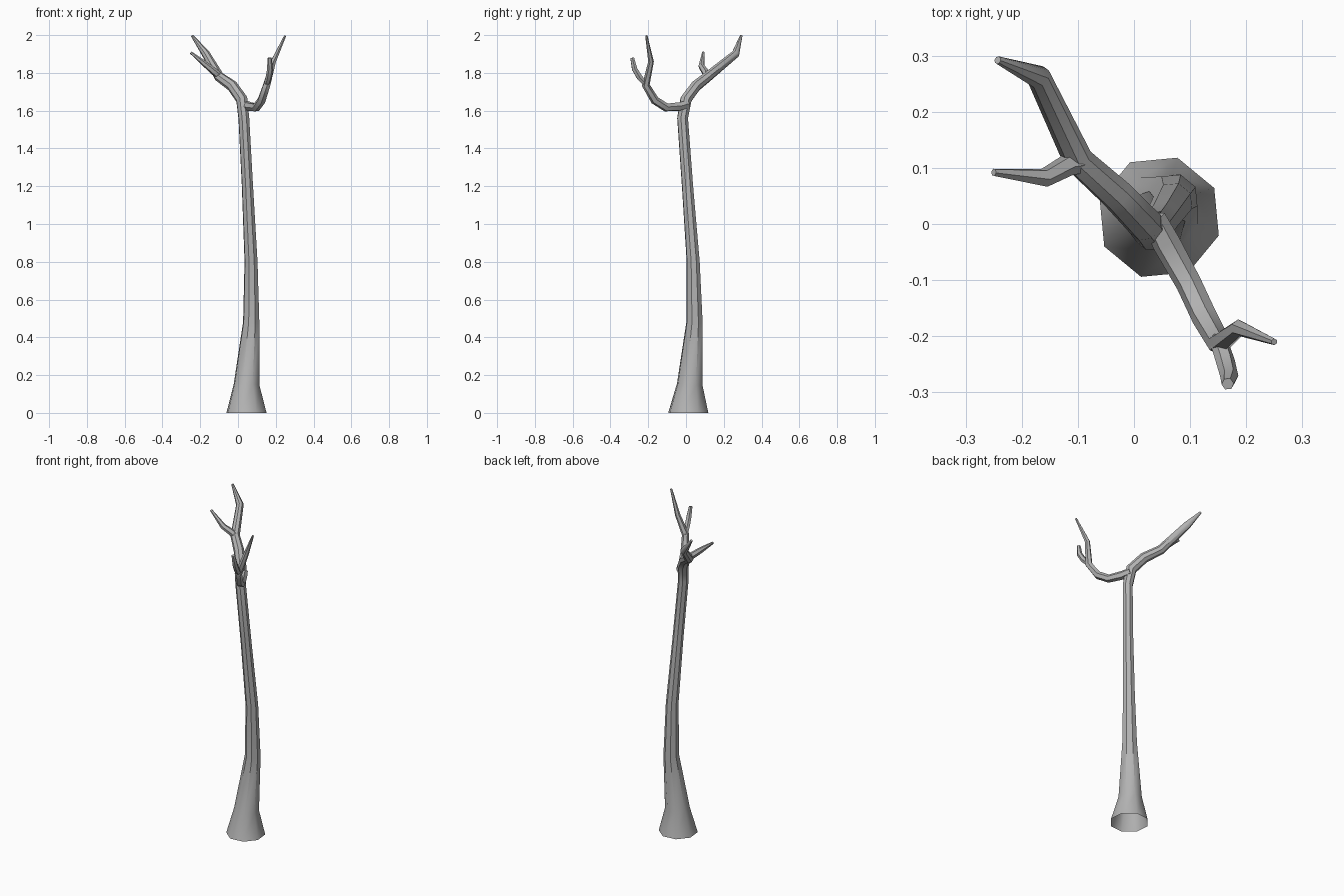
import bpy, bmesh, math
from mathutils import Vector

cube = bpy.data.objects.get("Cube")
if cube:
    bpy.data.objects.remove(cube, do_unlink=True)

bark = bpy.data.materials.new("grey_bark")
bark.use_nodes = True
colour = (0.45, 0.45, 0.45, 1)
bark.diffuse_color = colour
bark.node_tree.nodes["Principled BSDF"].inputs["Base Color"].default_value = colour


def limb(name, path, sides, turn=0, first_dir=None, cap_start=True):
    """Sweep a tapering polygon along (x, y, z, radius) points."""
    bm = bmesh.new()
    pts = [Vector(p[:3]) for p in path]
    u = Vector((math.cos(turn), math.sin(turn), 0))
    rings = []
    for i, p in enumerate(pts):
        before = (p - pts[i - 1]).normalized() if i else Vector()
        after = (pts[i + 1] - p).normalized() if i + 1 < len(pts) else Vector()
        t = (before + after).normalized()
        if i == 0 and first_dir:
            t = Vector(first_dir)
        u = (u - t * u.dot(t)).normalized()
        v = t.cross(u)
        ring = []
        for k in range(sides):
            a = math.tau * k / sides
            ring.append(bm.verts.new(p + path[i][3] * (u * math.cos(a) + v * math.sin(a))))
        rings.append(ring)
    for lo, hi in zip(rings, rings[1:]):
        for k in range(sides):
            n = (k + 1) % sides
            bm.faces.new((lo[k], lo[n], hi[n], hi[k]))
    bm.faces.new(rings[-1])
    if cap_start:
        bm.faces.new(rings[0][::-1])
    mesh = bpy.data.meshes.new(name)
    bm.to_mesh(mesh)
    bm.free()
    mesh.materials.append(bark)
    obj = bpy.data.objects.new(name, mesh)
    bpy.context.collection.objects.link(obj)
    bpy.ops.object.select_all(action='DESELECT')
    obj.select_set(True)
    bpy.context.view_layer.objects.active = obj
    bpy.ops.object.shade_smooth_by_angle(angle=math.radians(44))


# Flared trunk, open underneath, bending into the rear right branch
limb("trunk_and_rear_branch", [
    (.045, .012, 0, .111), (.045, .02, .15, .071), (.07, .045, .48, .045),
    (.069, .038, .8, .036), (.05, .008, 1.2, .031), (.031, -.018, 1.56, .03),
    (.02, .0, 1.66, .032), (-.03, .052, 1.73, .03), (-.1, .115, 1.78, .027),
    (-.17, .262, 1.9, .022), (-.243, .292, 1.997, .007)],
    8, math.radians(28), (0, 0, 1), False)

# Twig on the rear branch
limb("rear_twig", [
    (-.085, .11, 1.775, .018), (-.118, .105, 1.8, .02),
    (-.16, .082, 1.835, .017), (-.25, .092, 1.908, .007)], 6)

# Front left branch, rising into its long twig
limb("front_branch", [
    (.035, .01, 1.635, .022), (.058, -.035, 1.622, .025), (.097, -.105, 1.617, .023),
    (.125, -.165, 1.655, .023), (.152, -.213, 1.735, .021),
    (.187, -.185, 1.86, .015), (.25, -.21, 1.997, .006)], 6)

# Short hooked twig on the front branch
limb("front_twig", [
    (.15, -.205, 1.735, .016), (.163, -.245, 1.775, .017),
    (.17, -.272, 1.82, .016), (.167, -.285, 1.88, .011)], 6)
